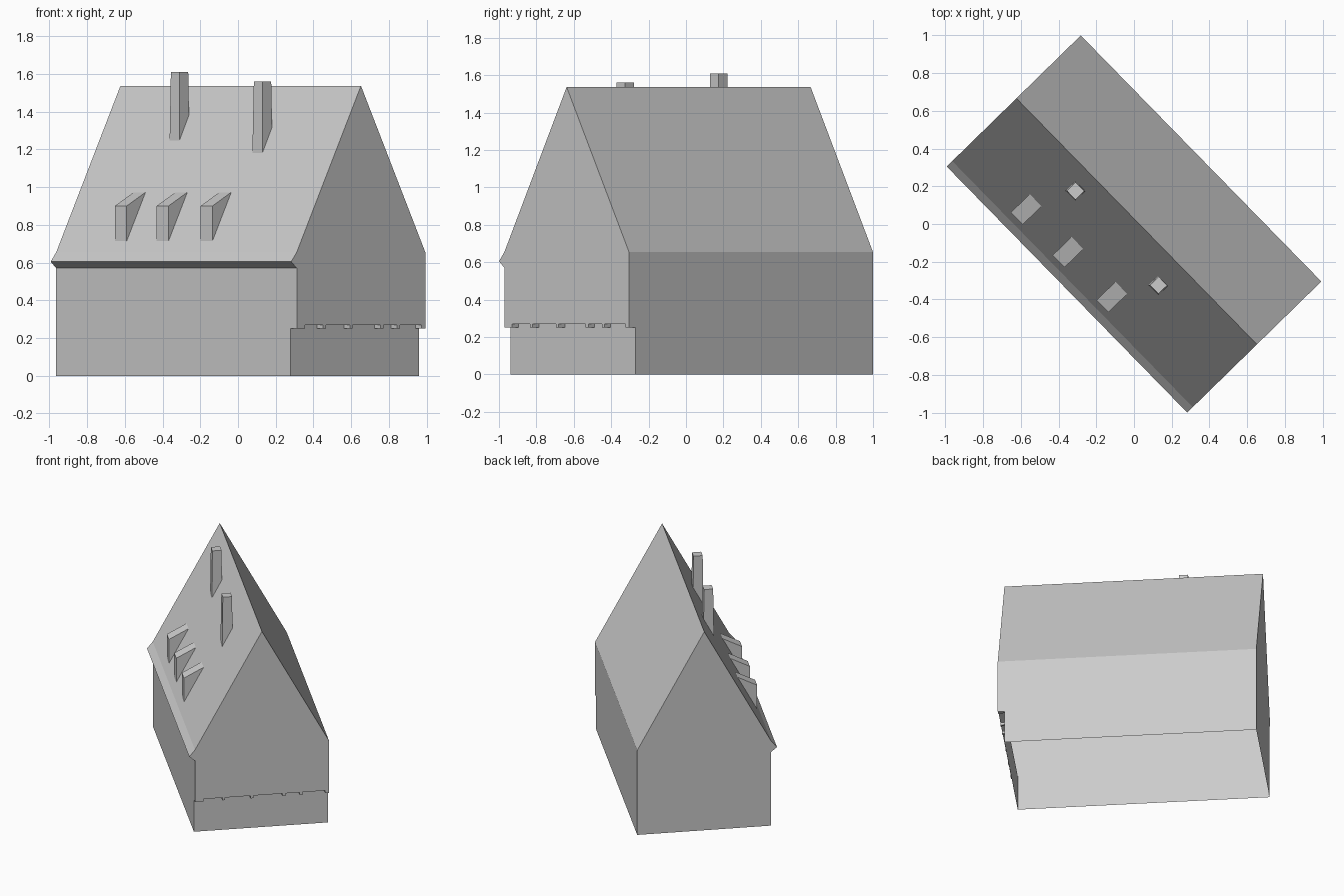
import bpy, bmesh, math
from mathutils import Matrix

cube = bpy.data.objects.get("Cube")
if cube:
    bpy.data.objects.remove(cube, do_unlink=True)

stone = bpy.data.materials.new("light_grey")
stone.use_nodes = True
GREY = (0.6, 0.6, 0.6, 1)
stone.diffuse_color = GREY
stone.node_tree.nodes["Principled BSDF"].inputs["Base Color"].default_value = GREY

# Parts are built along the house axis, then turned into place
TURN = Matrix.Rotation(math.radians(-45.65), 4, 'Z')
LEFT, RIGHT = -0.912, 0.912
FRONT, BACK, RIDGE = -0.456, 0.497, 0.02
EAVE, TOP, JETTY = 0.655, 1.537, 0.27


def finish(name, bm):
    bmesh.ops.recalc_face_normals(bm, faces=bm.faces)
    bm.transform(TURN)
    mesh = bpy.data.meshes.new(name)
    bm.to_mesh(mesh)
    bm.free()
    mesh.materials.append(stone)
    obj = bpy.data.objects.new(name, mesh)
    bpy.context.collection.objects.link(obj)
    return obj


def extrude_profile(name, profile, x0, x1, skip=()):
    """Sweep a (y, z) outline from x0 to x1, leaving out the sides in skip."""
    bm = bmesh.new()
    a, b = ([bm.verts.new((x, y, z)) for y, z in profile] for x in (x0, x1))
    bm.faces.new(a)
    bm.faces.new(b[::-1])
    n = len(profile)
    for i in range(n):
        if i not in skip:
            j = (i + 1) % n
            bm.faces.new((a[i], b[i], b[j], a[j]))
    return finish(name, bm)


# Upper storey and roof, open underneath
extrude_profile("upper_house", [
    (FRONT, JETTY), (FRONT, 0.57), (-0.497, 0.605), (FRONT, EAVE),
    (RIDGE, TOP), (BACK, EAVE), (BACK, JETTY)], LEFT, RIGHT, skip=(6,))

# Ground storey, set back under the jettied gable, open top and bottom
extrude_profile("ground_storey", [
    (FRONT, 0), (FRONT, JETTY), (BACK, JETTY), (BACK, 0)],
    LEFT, RIGHT - 0.047, skip=(1, 3))

# Beam ends carrying the jetty
beams = [(0, 0.06), (0.195, 0.02), (0.395, 0.02), (0.622, 0.02),
         (0.745, 0.02), (0.926, 0.027)]
for i, (offset, width) in enumerate(beams):
    y0 = FRONT + offset
    y1 = y0 + width
    extrude_profile(f"jetty_beam_{i + 1}", [
        (y0, 0.25), (y0, JETTY), (y1, JETTY), (y1, 0.25)],
        RIGHT - 0.047, RIGHT, skip=(1,))

# Sloping-topped dormers
for i, x in enumerate((-0.455, -0.138, 0.195)):
    extrude_profile(f"dormer_{i + 1}", [
        (-0.424, 0.713), (-0.424, 0.9), (-0.284, 0.973)],
        x - 0.045, x + 0.045, skip=(2,))

# Tapered chimneys, rising from inside the roof
for i, (x, y, top) in enumerate(((-0.342, -0.099, 1.61), (0.323, -0.134, 1.56))):
    bm = bmesh.new()
    base = 1.17
    bmesh.ops.create_cone(
        bm, segments=4, cap_ends=True, radius1=0.054, radius2=0.046,
        depth=top - base,
        matrix=Matrix.Translation((x, y, (top + base) / 2))
        @ Matrix.Rotation(math.pi / 4, 4, 'Z'))
    finish(f"chimney_{i + 1}", bm)
